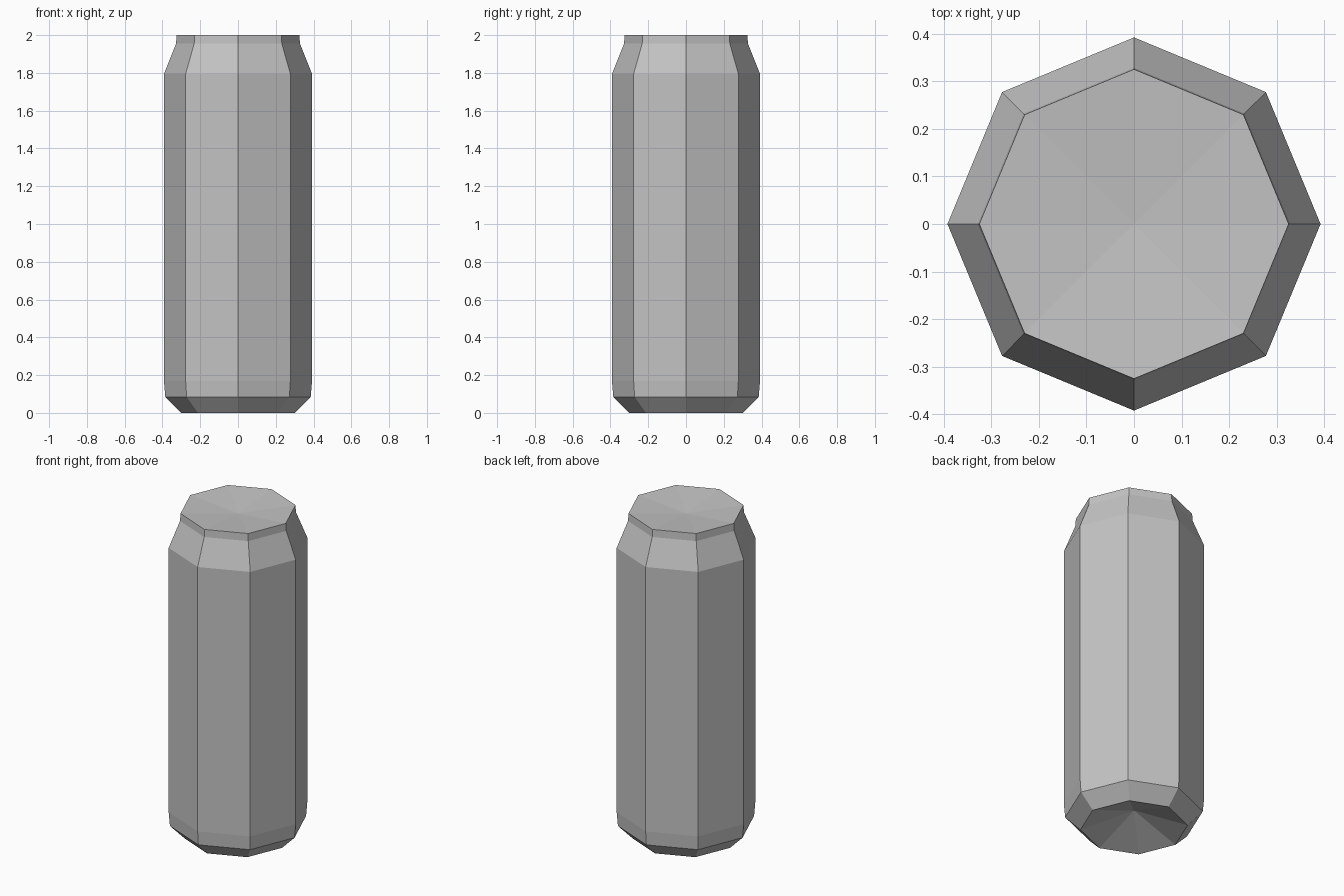
import bpy
import bmesh
from math import cos, sin, tau

cube = bpy.data.objects.get("Cube")
if cube:
    bpy.data.objects.remove(cube)

SIDES = 8

# Plain grey metal
grey = bpy.data.materials.new("grey_metal")
grey.use_nodes = True
colour = (0.55, 0.55, 0.55, 1)
grey.diffuse_color = colour
grey.node_tree.nodes["Principled BSDF"].inputs["Base Color"].default_value = colour

# Radius and height of each ring: foot, base bevel, wall, shoulder, neck, rim
profile = [(0.30, 0), (0.385, 0.085), (0.392, 0.17),
           (0.392, 1.795), (0.328, 1.955), (0.325, 2.0)]
BASE_DISH, LID_DISH = 0.11, 0.025


def ring(bm, radius, z):
    return [bm.verts.new((radius * cos(tau * i / SIDES), radius * sin(tau * i / SIDES), z))
            for i in range(SIDES)]


def dish(bm, edge_ring, z):
    """Close a ring with a shallow inward cone."""
    tip = bm.verts.new((0, 0, z))
    for a, b in zip(edge_ring, edge_ring[1:] + edge_ring[:1]):
        bm.faces.new((a, b, tip))


# Can body: rings joined by flat panels, with dished ends
bm = bmesh.new()
rings = [ring(bm, r, z) for r, z in profile]
for low, high in zip(rings, rings[1:]):
    for i in range(SIDES):
        j = (i + 1) % SIDES
        bm.faces.new((low[i], low[j], high[j], high[i]))
dish(bm, rings[0], BASE_DISH)
dish(bm, rings[-1], profile[-1][1] - LID_DISH)
bmesh.ops.recalc_face_normals(bm, faces=bm.faces)

mesh = bpy.data.meshes.new("can_body")
bm.to_mesh(mesh)
bm.free()
mesh.materials.append(grey)
can = bpy.data.objects.new("can_body", mesh)
bpy.context.collection.objects.link(can)
